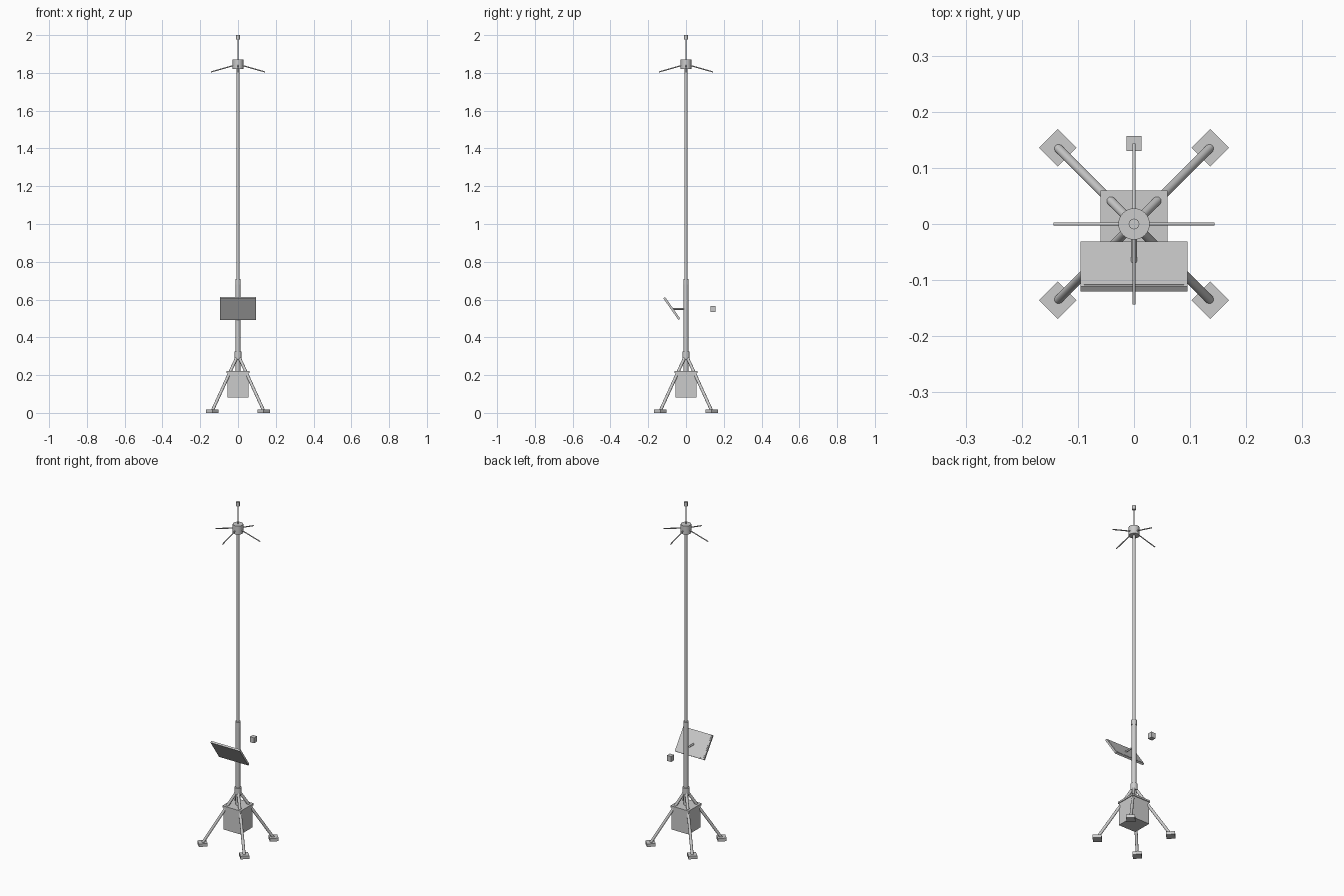
import bpy, math
from mathutils import Vector, Matrix

if "Cube" in bpy.data.objects:
    bpy.data.objects.remove(bpy.data.objects["Cube"])


def rod(name, a, b, r, sides=20):
    """Smooth-sided cylinder between two points."""
    a, b = Vector(a), Vector(b)
    d = b - a
    bpy.ops.mesh.primitive_cylinder_add(vertices=sides, radius=r, depth=d.length)
    ob = bpy.context.object
    ob.name = name
    ob.matrix_world = (Matrix.Translation((a + b) / 2)
                       @ d.to_track_quat('Z', 'Y').to_matrix().to_4x4())
    bpy.ops.object.shade_smooth_by_angle(angle=math.radians(35))
    return ob


def post(name, r, z0, z1, sides=24):
    return rod(name, (0, 0, z0), (0, 0, z1), r, sides)


def box(name, size, loc, rot=(0, 0, 0)):
    bpy.ops.mesh.primitive_cube_add(size=1, location=loc, rotation=rot)
    ob = bpy.context.object
    ob.name = name
    ob.scale = size
    bpy.ops.object.transform_apply(location=False, rotation=False, scale=True)
    return ob


# Mast
post("lower_mast", 0.0125, 0.20, 0.70)
post("mast_clamp", 0.0145, 0.68, 0.71)
post("upper_mast", 0.008, 0.70, 1.83)
post("leg_collar", 0.019, 0.285, 0.325)

# Antenna head
post("antenna_hub", 0.028, 1.82, 1.87, 32)
post("antenna_whip", 0.003, 1.87, 1.98)
post("antenna_tip", 0.0095, 1.976, 2.0)

# Legs, feet and drooping antenna radials
for i in range(4):
    a = math.radians(45 + 90 * i)
    c, s = math.cos(a), math.sin(a)
    rod(f"leg_{i+1}", (0.012 * c, 0.012 * s, 0.29), (0.192 * c, 0.192 * s, 0.012), 0.008)
    box(f"foot_{i+1}", (0.047, 0.047, 0.018), (0.192 * c, 0.192 * s, 0.009), (0, 0, a))
    b = math.radians(90 * i)
    c, s = math.cos(b), math.sin(b)
    rod(f"antenna_radial_{i+1}", (0.02 * c, 0.02 * s, 1.840), (0.143 * c, 0.143 * s, 1.805), 0.003, 12)

# Battery case with slim lid
box("battery_case", (0.112, 0.112, 0.132), (0, 0, 0.148))
box("battery_lid", (0.12, 0.12, 0.010), (0, 0, 0.217))

# Tilted solar panel on a bracket arm
tilt = math.radians(-55)
centre = Vector((0, -0.0755, 0.552))
normal = Vector((0, -math.sin(tilt), math.cos(tilt)))
box("panel_frame", (0.19, 0.14, 0.011), centre, (tilt, 0, 0))
box("panel_cells", (0.178, 0.13, 0.002), centre + normal * 0.0055, (tilt, 0, 0))
rod("panel_arm", (0, -0.07, 0.55), (0, -0.008, 0.55), 0.005)

# Small detached sensor box behind the mast
box("sensor_box", (0.027, 0.027, 0.032), (0, 0.1435, 0.551))
